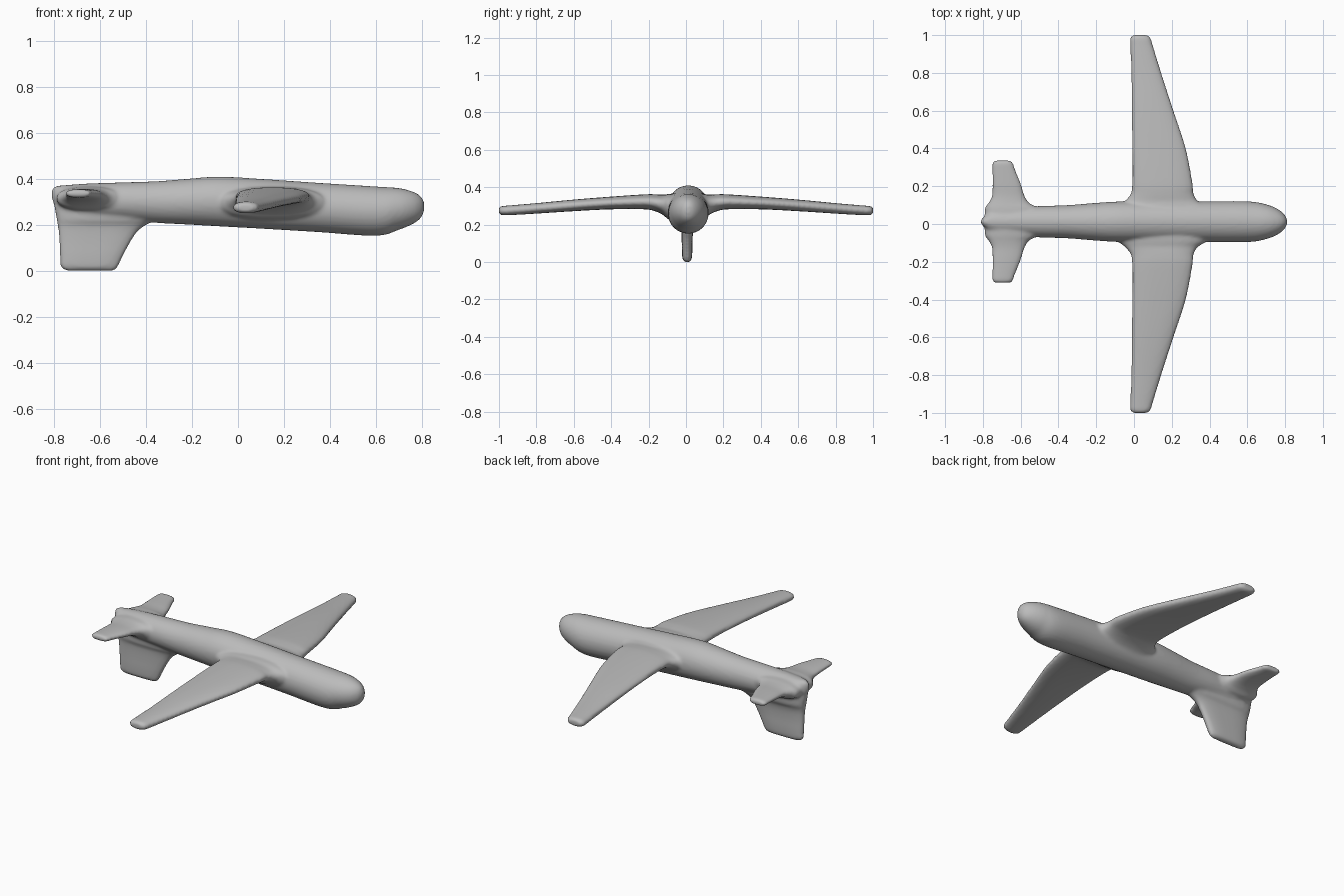
import bpy, bmesh, math

SIDES = 32
grey = bpy.data.materials.new("clay grey")
grey.diffuse_color = (0.5, 0.5, 0.5, 1)


def smooth_stations(stations, steps=6):
    """Catmull-Rom interpolation between the stations of a loft."""
    out = []
    n = len(stations)
    for i in range(n - 1):
        p0, p1, p2, p3 = (stations[max(0, min(n - 1, k))] for k in (i - 1, i, i + 1, i + 2))
        for s in range(steps):
            t = s / steps
            out.append([0.5 * (2 * b + (c - a) * t + (2 * a - 5 * b + 4 * c - d) * t * t
                               + (3 * b - a - 3 * c + d) * t ** 3)
                        for a, b, c, d in zip(p0, p1, p2, p3)])
    return out + [list(stations[-1])]


def loft(bm, stations, place, power=1.0):
    """Bridge rings; station = (position, low u, high u, centre v, half v)."""
    rings = []
    for pos, lo, hi, cv, hv in stations:
        ring = []
        for k in range(SIDES):
            a = 2 * math.pi * k / SIDES
            c, s = math.cos(a), math.sin(a)
            u = (lo + hi) / 2 + (hi - lo) / 2 * math.copysign(abs(c) ** power, c)
            v = cv + hv * math.copysign(abs(s) ** power, s)
            ring.append(bm.verts.new(place(pos, u, v)))
        rings.append(ring)
    faces = [bm.faces.new(rings[0]), bm.faces.new(rings[-1])]
    for r, q in zip(rings, rings[1:]):
        for k in range(SIDES):
            j = (k + 1) % SIDES
            faces.append(bm.faces.new((r[k], r[j], q[j], q[k])))
    bmesh.ops.recalc_face_normals(bm, faces=faces)


bm = bmesh.new()

# Fuselage: x, bottom z, top z, centre y, half width
fuselage = [(-0.81, 0.31, 0.355, 0.012, 0.008), (-0.795, 0.28, 0.368, 0.012, 0.026),
            (-0.75, 0.25, 0.373, 0.012, 0.06), (-0.65, 0.23, 0.38, 0.012, 0.075),
            (-0.5, 0.22, 0.385, 0.012, 0.083), (-0.35, 0.208, 0.39, 0.012, 0.088),
            (-0.2, 0.2, 0.402, 0.012, 0.1), (-0.08, 0.193, 0.41, 0.012, 0.107),
            (0.1, 0.183, 0.4, 0.012, 0.108), (0.35, 0.168, 0.383, 0.012, 0.108),
            (0.6, 0.152, 0.367, 0.012, 0.108), (0.7, 0.178, 0.36, 0.012, 0.092),
            (0.76, 0.203, 0.345, 0.012, 0.068), (0.795, 0.228, 0.325, 0.012, 0.04),
            (0.81, 0.26, 0.3, 0.012, 0.015)]
loft(bm, smooth_stations(fuselage), lambda p, u, v: (p, v, u))

# Wings, flared at the root: y, trailing x, leading x, centre z, half thickness
wing = [(0.0, -0.09, 0.39, 0.295, 0.075), (0.085, -0.085, 0.385, 0.295, 0.07),
        (0.12, -0.05, 0.34, 0.305, 0.055), (0.16, -0.018, 0.316, 0.316, 0.046),
        (0.22, -0.01, 0.31, 0.322, 0.04), (0.4, -0.01, 0.275, 0.316, 0.034),
        (0.6, -0.012, 0.21, 0.303, 0.031), (0.8, -0.015, 0.145, 0.287, 0.028),
        (0.94, -0.02, 0.102, 0.277, 0.026), (0.985, -0.02, 0.088, 0.275, 0.024),
        (1.0, -0.005, 0.07, 0.275, 0.014)]
# Tailplane, same layout
tail = [(0.0, -0.79, -0.49, 0.315, 0.055), (0.07, -0.79, -0.51, 0.315, 0.05),
        (0.1, -0.77, -0.555, 0.322, 0.038), (0.14, -0.752, -0.58, 0.328, 0.028),
        (0.2, -0.75, -0.598, 0.333, 0.023), (0.28, -0.75, -0.63, 0.336, 0.019),
        (0.31, -0.75, -0.64, 0.336, 0.018), (0.324, -0.74, -0.65, 0.336, 0.011)]
for side in (1, -1):
    loft(bm, smooth_stations(wing), lambda p, u, v: (u, side * p, v), 0.85)
    loft(bm, smooth_stations(tail), lambda p, u, v: (u, side * p + 0.012, v), 0.85)

# Ventral fin: z, rear x, front x, centre y, half thickness
fin = [(0.0, -0.745, -0.54, 0.006, 0.012), (0.016, -0.772, -0.524, 0.006, 0.024),
       (0.06, -0.775, -0.503, 0.006, 0.028), (0.12, -0.778, -0.471, 0.006, 0.029),
       (0.17, -0.782, -0.438, 0.007, 0.032), (0.2, -0.786, -0.4, 0.009, 0.038),
       (0.225, -0.79, -0.36, 0.011, 0.05), (0.28, -0.8, -0.36, 0.012, 0.052)]
loft(bm, smooth_stations(fin), lambda p, u, v: (u, v, p), 0.7)

mesh = bpy.data.meshes.new("airplane_body")
bm.to_mesh(mesh)
bm.free()
mesh.materials.append(grey)
plane = bpy.data.objects.new("airplane_body", mesh)
bpy.context.collection.objects.link(plane)

# Fuse the parts into one soft skin
remesh = plane.modifiers.new("fuse", 'REMESH')
remesh.mode = 'VOXEL'
remesh.voxel_size = 0.009
remesh.use_smooth_shade = True
soften = plane.modifiers.new("soften", 'SMOOTH')
soften.factor = 0.5
soften.iterations = 5
